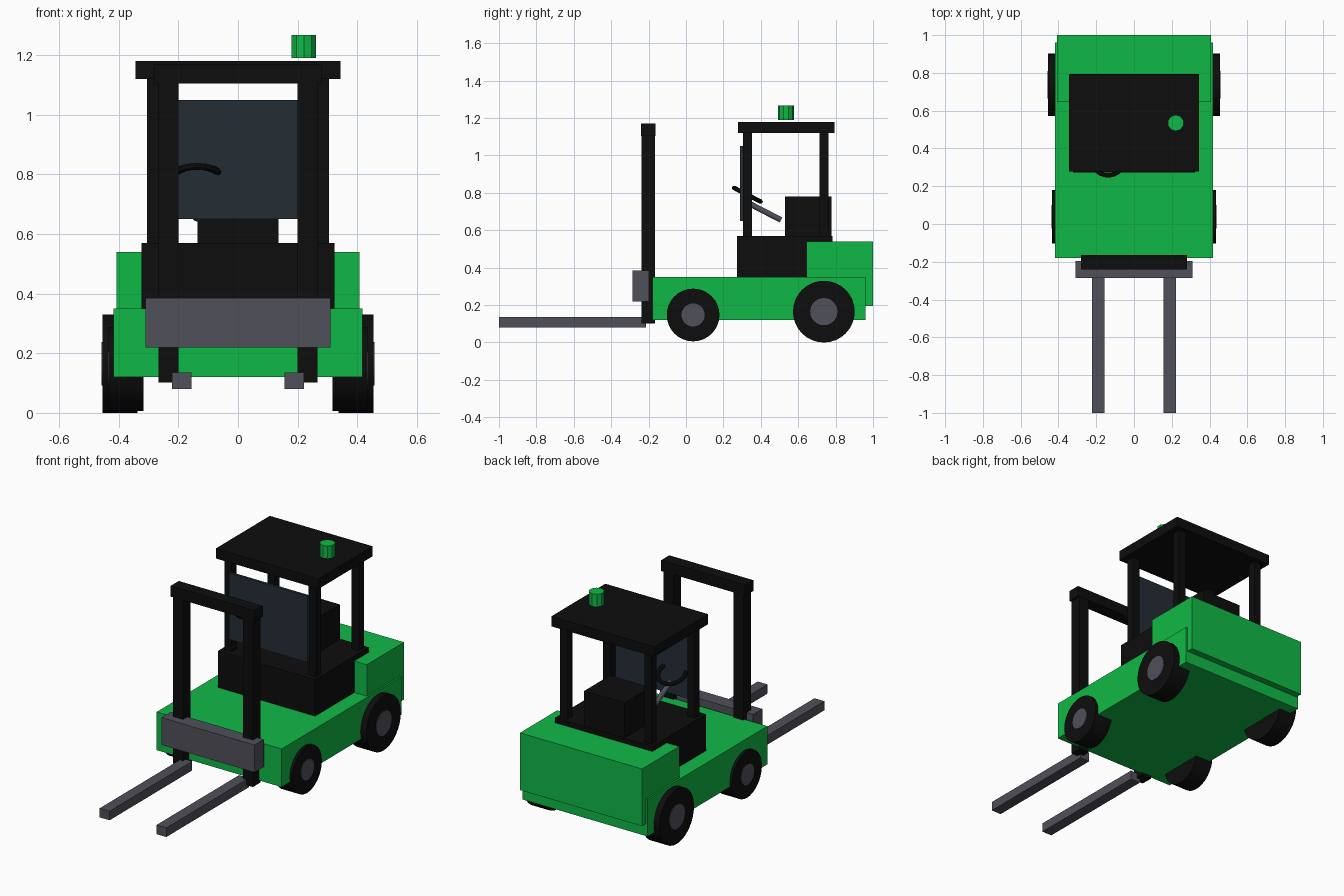
import bpy, math
from mathutils import Vector

if "Cube" in bpy.data.objects:
    bpy.data.objects.remove(bpy.data.objects["Cube"])


def material(name, rgb):
    m = bpy.data.materials.new(name)
    m.diffuse_color = (*rgb, 1)
    m.use_nodes = True
    m.node_tree.nodes["Principled BSDF"].inputs["Base Color"].default_value = m.diffuse_color
    return m


GREEN = material("green paint", (0.005, 0.485, 0.061))
BLACK = material("black", (0.004, 0.004, 0.004))
GREY = material("grey metal", (0.08, 0.08, 0.102))
GLASS = material("dark glass", (0.017, 0.026, 0.036))


def finish(name, mat, smooth=False):
    ob = bpy.context.object
    ob.name = name
    ob.data.materials.append(mat)
    if smooth:
        bpy.ops.object.shade_smooth_by_angle(angle=math.radians(35))
    return ob


def box(name, mat, x, y, z):
    """Box from (min, max) ranges on each axis."""
    bpy.ops.mesh.primitive_cube_add(size=1)
    ob = finish(name, mat)
    for v in ob.data.vertices:
        v.co = [(r[0] + r[1]) / 2 + c * (r[1] - r[0]) for c, r in zip(v.co, (x, y, z))]
    return ob


def rod(name, mat, a, b, radius, sides, smooth=True):
    """Cylinder between two points."""
    a, b = Vector(a), Vector(b)
    bpy.ops.mesh.primitive_cylinder_add(
        vertices=sides, radius=radius, depth=(b - a).length, location=(a + b) / 2,
        rotation=(b - a).to_track_quat('Z', 'Y').to_euler())
    return finish(name, mat, smooth)


# Body
box("chassis", GREEN, (-0.417, 0.417), (-0.18, 0.96), (0.12, 0.35))
box("counterweight", GREEN, (-0.407, 0.407), (0.645, 1.0), (0.195, 0.54))
box("cab_base", BLACK, (-0.324, 0.324), (0.272, 0.783), (0.345, 0.57))
box("seat", BLACK, (-0.135, 0.135), (0.53, 0.777), (0.56, 0.78))

# Cab roof, windscreen and beacon
box("roof", BLACK, (-0.343, 0.343), (0.278, 0.793), (1.12, 1.18))
box("windscreen", GLASS, (-0.262, 0.262), (0.289, 0.305), (0.65, 1.05))
rod("beacon", GREEN, (0.221, 0.535, 1.19), (0.221, 0.535, 1.267), 0.043, 10, False)

# Steering wheel and column
tilt = math.atan2(0.08, -0.155) - math.pi
bpy.ops.mesh.primitive_torus_add(
    major_radius=0.08, minor_radius=0.012, major_segments=24, minor_segments=8,
    location=(-0.137, 0.328, 0.79), rotation=(tilt, 0, 0))
finish("steering_wheel", BLACK, True)
rod("steering_column", GREY, (-0.137, 0.34, 0.742), (-0.137, 0.508, 0.655), 0.015, 12)

# Mast crossbeam, lifting carriage
box("mast_crossbeam", BLACK, (-0.28, 0.28), (-0.241, -0.164), (1.105, 1.17))
box("carriage", GREY, (-0.31, 0.31), (-0.285, -0.197), (0.22, 0.385))

# Parts repeated on both sides
for side, s in (("left", -1), ("right", 1)):
    def span(a, b):
        return tuple(sorted((s * a, s * b)))

    box(side + "_mast_post", BLACK, span(0.2, 0.266), (-0.238, -0.167), (0.102, 1.12))
    box(side + "_fork", GREY, span(0.156, 0.222), (-1.0, -0.213), (0.08, 0.135))
    for end, y in (("front", (0.305, 0.353)), ("rear", (0.715, 0.763))):
        box(f"{side}_{end}_pillar", BLACK, span(0.257, 0.305), y, (0.56, 1.13))
    # end, y, z, tyre radius, hub radius, inner x, outer x
    for end, y, z, r, hub, xi, xo in (("front", 0.038, 0.147, 0.141, 0.062, 0.317, 0.434),
                                      ("rear", 0.737, 0.165, 0.165, 0.073, 0.337, 0.454)):
        rod(f"{side}_{end}_tyre", BLACK, (s * xi, y, z), (s * xo, y, z), r, 32)
        rod(f"{side}_{end}_hub", GREY, (s * (xi + 0.02), y, z), (s * (xo + 0.004), y, z), hub, 24)
